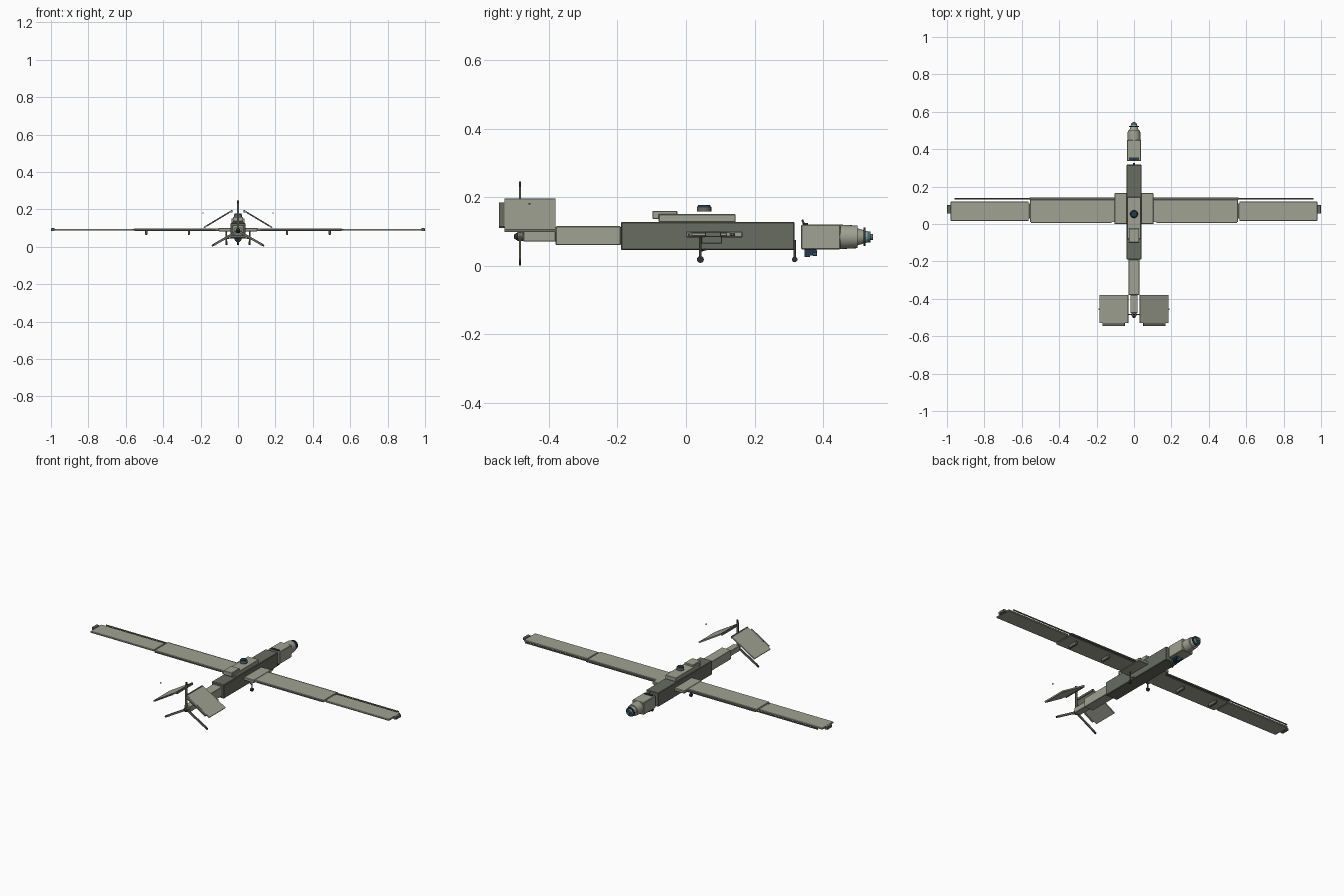
import bpy, math
from mathutils import Matrix, Vector

if "Cube" in bpy.data.objects:
    bpy.data.objects.remove(bpy.data.objects["Cube"], do_unlink=True)


def paint(name, r, g, b):
    m = bpy.data.materials.new(name)
    m.use_nodes = True
    m.diffuse_color = (r, g, b, 1)
    m.node_tree.nodes["Principled BSDF"].inputs["Base Color"].default_value = (r, g, b, 1)
    return m


GREY = paint("light olive grey", 0.35, 0.36, 0.29)
DARK = paint("dark olive grey", 0.14, 0.15, 0.12)
BLACK = paint("rubber black", 0.03, 0.03, 0.03)
NAVY = paint("sensor navy", 0.02, 0.04, 0.07)
TEAL = paint("lens teal", 0.04, 0.16, 0.2)


def box(name, x, y, z, mat, bevel=0):
    """Box from (min, max) pairs on each axis."""
    bpy.ops.mesh.primitive_cube_add(size=1)
    ob = bpy.context.object
    ob.name = name
    size = [b - a for a, b in (x, y, z)]
    mid = [(a + b) / 2 for a, b in (x, y, z)]
    ob.data.transform(Matrix.Translation(mid) @ Matrix.Diagonal((*size, 1)))
    ob.data.materials.append(mat)
    if bevel:
        mod = ob.modifiers.new("soft edges", "BEVEL")
        mod.width, mod.segments = bevel, 1
    return ob


def rod(name, a, b, r1, mat, r2=None, sides=16):
    """Round bar or cone frustum from point a to point b."""
    a, b = Vector(a), Vector(b)
    bpy.ops.mesh.primitive_cone_add(vertices=sides, radius1=r1,
                                    radius2=r1 if r2 is None else r2,
                                    depth=(b - a).length)
    ob = bpy.context.object
    ob.name = name
    ob.location = (a + b) / 2
    ob.rotation_euler = (b - a).to_track_quat("Z", "Y").to_euler()
    ob.data.materials.append(mat)
    bpy.ops.object.shade_smooth_by_angle()
    return ob


# Fuselage and tail boom
box("fuselage", (-.04, .04), (-.19, .317), (.045, .127), DARK, .003)
box("tail_boom", (-.03, .03), (-.38, -.19), (.06, .115), GREY, .002)
box("boom_end", (-.02, .02), (-.475, -.38), (.07, .102), GREY, .002)
box("spine_fairing", (-.036, .036), (-.08, .145), (.127, .15), GREY, .002)
box("spine_rear_box", (-.028, .028), (-.098, -.025), (.136, .16), GREY, .002)

# Antenna dome above the spine
rod("dome_base", (0, .053, .158), (0, .053, .17), .021, DARK)
rod("dome_cap", (0, .053, .17), (0, .053, .177), .021, NAVY, .017)

# Nose section and camera
box("nose_body", (-.037, .037), (.336, .45), (.047, .12), GREY, .003)
rod("nose_barrel", (0, .445, .084), (0, .5, .084), .036, GREY, .033, 24)
rod("nose_cone", (0, .5, .084), (0, .53, .084), .025, GREY, .016, 24)
rod("nose_ring", (0, .518, .084), (0, .524, .084), .027, NAVY, sides=24)
rod("nose_lens", (0, .529, .084), (0, .538, .084), .016, TEAL)
rod("nose_tip", (0, .537, .084), (0, .546, .084), .009, DARK)
box("nose_top_plate", (-.026, .026), (.342, .356), (.119, .124), NAVY)
rod("nose_antenna", (0, .345, .118), (0, .339, .134), .003, DARK, sides=8)
for i, (back, front, low) in enumerate(((.345, .38, .037), (.345, .37, .03), (.345, .362, .025))):
    box(f"sensor_step_{i}", (-.02 + .004 * i, .02 - .004 * i), (back, front),
        (low, .048), NAVY)
rod("sensor_lens", (0, .37, .036), (0, .382, .036), .008, TEAL)

# Wing centre and nose gear
box("wing_root", (-.105, .105), (0, .165), (.082, .1), GREY, .003)
rod("nose_gear_leg", (0, .317, .075), (0, .317, .02), .0035, DARK, sides=8)
rod("nose_gear_wheel", (-.005, .317, .018), (.005, .317, .018), .008, BLACK)

for side, s in (("left", 1), ("right", -1)):
    def span(a, b):
        return (min(s * a, s * b), max(s * a, s * b))

    # Wing panels, leading edges and tips
    box(f"{side}_inner_wing", span(.1, .556), (.01, .13), (.085, .098), GREY, .002)
    box(f"{side}_inner_leading_edge", span(.1, .558), (.129, .143), (.086, .096), DARK, .002)
    box(f"{side}_inner_flap", span(.12, .55), (.006, .011), (.087, .094), DARK)
    box(f"{side}_outer_wing", span(.563, .98), (.016, .12), (.086, .096), GREY, .002)
    box(f"{side}_wing_joint", span(.55, .57), (.03, .11), (.088, .094), DARK)
    rod(f"{side}_outer_rod", (s * .556, .135, .091), (s * .96, .135, .091), .004, DARK, sides=8)
    box(f"{side}_wing_tip", span(.98, 1), (.055, .102), (.083, .099), DARK, .002)

    # Underwing mounts
    for i, x in enumerate((.262, .49)):
        box(f"{side}_pylon_{i}", span(x - .006, x + .006), (.045, .105), (.064, .086), DARK, .002)

    # Main gear
    rod(f"{side}_gear_leg", (s * .062, .042, .085), (s * .062, .042, .018), .0035, DARK, sides=8)
    rod(f"{side}_gear_wheel", (s * .056, .042, .018), (s * .068, .042, .018), .01, BLACK)
    rod(f"{side}_gear_brace", (s * .062, .045, .044), (s * .03, .06, .048), .003, DARK, sides=8)

    # Sloping tail fin, built flat then tilted about its middle
    tilt = Matrix.Translation((s * .108, 0, .147)) @ Matrix.Rotation(s * math.radians(31), 4, "Y")
    for name, half, y, thick, mat in (("tail_fin", .087, (-.53, -.38), .004, GREY),
                                      ("tail_flap", .068, (-.545, -.53), .003, DARK)):
        box(f"{side}_{name}", (-half, half), y, (-thick, thick), mat).matrix_world = tilt
    box(f"{side}_fin_root", (-.004, .004), (-.53, -.38), (-.006, .006), DARK).location = (s * .033, 0, .19)
    box(f"{side}_tail_light", span(.184, .19), (-.459, -.453), (.178, .183), DARK)

# Rear propeller
HUB = Vector((0, -.484, .085))
rod("propeller_hub", HUB + Vector((0, .014, 0)), HUB - Vector((0, .008, 0)), .013, DARK)
rod("propeller_spinner", HUB - Vector((0, .008, 0)), HUB - Vector((0, .018, 0)), .012, BLACK, .005)
for i in range(3):
    turn = Matrix.Translation(HUB) @ Matrix.Rotation(math.radians(120 * i), 4, "Y")
    box(f"propeller_blade_{i}", (-.006, .006), (-.003, .003), (.005, .145), DARK).matrix_world = turn
    box(f"propeller_tip_{i}", (-.005, .005), (-.003, .003), (.145, .161), BLACK).matrix_world = turn
